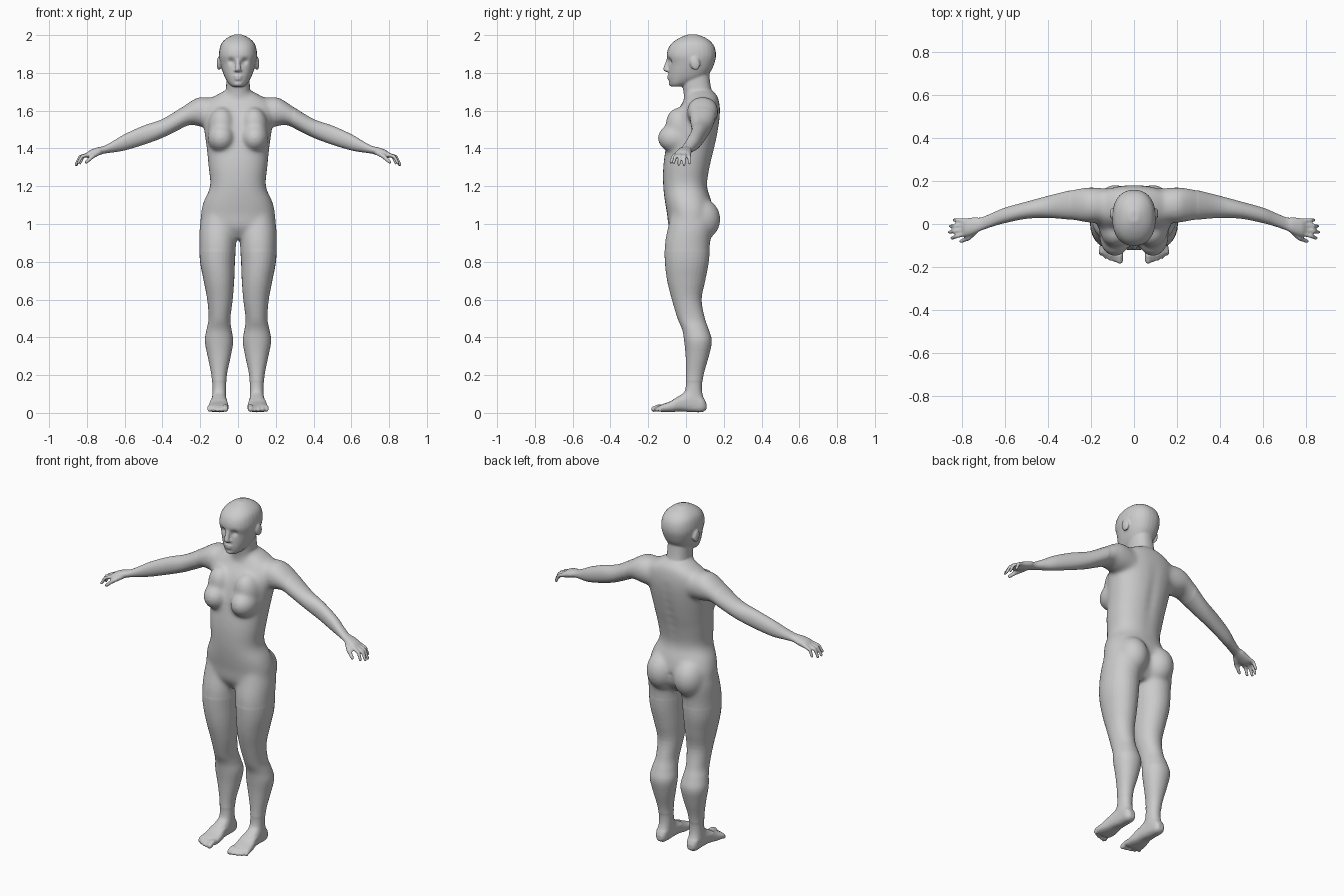
import bpy, bmesh, math
from mathutils import Vector, Matrix

bm = bmesh.new()
SIDES = 28


def skin(rings):
    """Bridge closed rings of points and cap both ends."""
    vs = [[bm.verts.new(p) for p in r] for r in rings]
    n = len(vs[0])
    for a, b in zip(vs, vs[1:]):
        for i in range(n):
            bm.faces.new((a[i], a[(i + 1) % n], b[(i + 1) % n], b[i]))
    bm.faces.new(vs[0])
    bm.faces.new(vs[-1])


def spline(st, sub=4):
    """Catmull-Rom interpolation of station tuples."""
    out = []
    for i in range(len(st) - 1):
        p0, p1, p2, p3 = st[max(i - 1, 0)], st[i], st[i + 1], st[min(i + 2, len(st) - 1)]
        for k in range(sub):
            t = k / sub
            out.append([0.5 * (2 * b + (c - a) * t + (2 * a - 5 * b + 4 * c - d) * t * t
                               + (3 * b - a - 3 * c + d) * t ** 3)
                        for a, b, c, d in zip(p0, p1, p2, p3)])
    return out + [list(st[-1])]


def loft(stations, place, power=2.3):
    """Stations are (t, a_min, a_max, b_min, b_max); place maps (t, a, b) to a point."""
    rings = []
    for t, a0, a1, b0, b1 in spline(stations):
        ring = []
        for i in range(SIDES):
            w = 2 * math.pi * i / SIDES
            c, s = math.cos(w), math.sin(w)
            a = math.copysign(abs(c) ** (2 / power), c)
            b = math.copysign(abs(s) ** (2 / power), s)
            ring.append(place(t, (a0 + a1 + a * (a1 - a0)) / 2, (b0 + b1 + b * (b1 - b0)) / 2))
        rings.append(ring)
    skin(rings)


def ball(c, r, rot=0):
    m = Matrix.Translation(c) @ Matrix.Rotation(rot, 4, 'X') @ Matrix.Diagonal((*r, 1))
    bmesh.ops.create_uvsphere(bm, u_segments=24, v_segments=16, radius=1, matrix=m)


def digit(points, r0, r1):
    """Tapered finger or toe with a rounded tip."""
    pts = [Vector(p) for p in points]
    rings = []
    for i, p in enumerate(pts):
        d = (pts[min(i + 1, len(pts) - 1)] - pts[max(i - 1, 0)]).normalized()
        u = d.cross(Vector((0.1, 0.2, 1))).normalized()
        v = d.cross(u)
        r = r0 + (r1 - r0) * i / (len(pts) - 1)
        rings.append([p + r * (math.cos(k * math.pi / 6) * u + math.sin(k * math.pi / 6) * v)
                      for k in range(12)])
    skin(rings)
    ball(pts[-1], (r1, r1, r1))


def upright(stations):
    loft([(z, -w, w, f, b) for z, w, f, b in stations], lambda t, a, b: (a, b, t))


# torso: height, half width, front y, back y
upright([(0.92, 0.07, -0.05, 0.09), (0.98, 0.185, -0.09, 0.13), (1.05, 0.197, -0.10, 0.145),
         (1.12, 0.182, -0.112, 0.135), (1.20, 0.148, -0.121, 0.112), (1.30, 0.156, -0.121, 0.127),
         (1.40, 0.166, -0.108, 0.152), (1.50, 0.180, -0.088, 0.172), (1.58, 0.190, -0.06, 0.181),
         (1.64, 0.180, -0.02, 0.177), (1.68, 0.12, 0.0, 0.165), (1.705, 0.07, 0.01, 0.14)])
# neck
upright([(1.60, 0.10, 0.0, 0.16), (1.66, 0.08, -0.01, 0.155), (1.70, 0.066, -0.014, 0.138),
         (1.75, 0.062, -0.02, 0.128), (1.83, 0.06, -0.02, 0.12)])
# head
upright([(1.728, 0.032, -0.076, -0.02), (1.745, 0.05, -0.086, 0.03), (1.775, 0.069, -0.092, 0.10),
         (1.81, 0.083, -0.092, 0.132), (1.85, 0.094, -0.092, 0.15), (1.89, 0.101, -0.102, 0.159),
         (1.93, 0.097, -0.094, 0.154), (1.96, 0.085, -0.072, 0.137), (1.985, 0.058, -0.035, 0.105),
         (2.003, 0.022, 0.01, 0.06)])
# nose and lips
digit([(0, -0.092, 1.875), (0, -0.100, 1.845), (0, -0.106, 1.82)], 0.010, 0.015)
ball((0, -0.088, 1.782), (0.025, 0.012, 0.007))
ball((0, -0.087, 1.768), (0.022, 0.012, 0.007))
ball((0, -0.075, 1.742), (0.025, 0.016, 0.015))

# chest and seat
for s in (-1, 1):
    ball((s * 0.088, -0.055, 1.455), (0.074, 0.096, 0.078))
    ball((s * 0.085, -0.02, 1.51), (0.075, 0.085, 0.11), 0.35)
    ball((s * 0.088, 0.08, 1.025), (0.09, 0.103, 0.112))

    # ears and nostril wings
    ball((s * 0.101, 0.048, 1.85), (0.012, 0.026, 0.036), 0.2)
    ball((s * 0.012, -0.095, 1.813), (0.009, 0.012, 0.008))

    # legs: height, inner x, outer x, front y, back y
    loft([(1.10, 0.04, 0.175, -0.07, 0.12), (1.0, 0.008, 0.201, -0.092, 0.14),
          (0.9, 0.01, 0.205, -0.112, 0.128), (0.8, 0.016, 0.201, -0.112, 0.121),
          (0.7, 0.02, 0.182, -0.10, 0.102), (0.6, 0.028, 0.163, -0.075, 0.083),
          (0.5, 0.04, 0.156, -0.045, 0.10), (0.44, 0.034, 0.167, -0.02, 0.121),
          (0.38, 0.025, 0.176, -0.01, 0.137), (0.3, 0.038, 0.161, -0.002, 0.121),
          (0.2, 0.059, 0.141, 0.0, 0.093), (0.12, 0.06, 0.137, -0.006, 0.086),
          (0.07, 0.062, 0.138, -0.015, 0.098), (0.02, 0.067, 0.133, -0.015, 0.098)],
         lambda t, a, b: (s * a, b, t), 2.1)
    # feet: y, inner x, outer x, sole z, top z
    loft([(0.108, 0.082, 0.118, 0.018, 0.05), (0.085, 0.068, 0.134, 0.004, 0.09),
          (0.03, 0.062, 0.138, 0.004, 0.12), (-0.03, 0.057, 0.146, 0.008, 0.096),
          (-0.08, 0.05, 0.156, 0.004, 0.063), (-0.125, 0.05, 0.162, 0.004, 0.046),
          (-0.142, 0.058, 0.155, 0.01, 0.036)], lambda t, a, b: (s * a, t, b), 2.6)
    # toes
    for i in range(5):
        x, y, r = 0.066 + 0.0215 * i, -0.170 + 0.002 * i * i, 0.0155 if i == 0 else 0.0105
        digit([(s * x, -0.11, 0.028), (s * x, (y - 0.12) / 2, 0.031), (s * x, y, 0.005 + r)], r, r)

    # arms and palms: x, front y, back y, low z, high z
    loft([(0.12, 0.01, 0.165, 1.51, 1.665), (0.20, 0.005, 0.171, 1.515, 1.673),
          (0.25, 0.012, 0.166, 1.525, 1.65), (0.30, 0.02, 0.156, 1.505, 1.616),
          (0.40, 0.028, 0.131, 1.456, 1.556), (0.50, 0.024, 0.104, 1.419, 1.521),
          (0.60, 0.004, 0.076, 1.389, 1.476), (0.66, -0.013, 0.051, 1.379, 1.44),
          (0.71, -0.031, 0.031, 1.372, 1.413), (0.74, -0.046, 0.031, 1.362, 1.407),
          (0.78, -0.058, 0.027, 1.35, 1.393), (0.80, -0.054, 0.022, 1.348, 1.378)],
         lambda t, a, b: (s * t, a, b), 2.1)
    # fingers
    for i, (x, y, z) in enumerate([(0.836, 0.018, 1.322), (0.855, -0.01, 1.313),
                                   (0.858, -0.038, 1.315), (0.846, -0.066, 1.323)]):
        b = 0.015 - 0.02 * i
        digit([(s * 0.785, b, 1.37), (s * (0.3 * 0.785 + 0.7 * x), 0.4 * b + 0.6 * y, 1.357),
               (s * x, y, z)], 0.0115, 0.0085)
    # thumb
    digit([(s * 0.735, -0.03, 1.38), (s * 0.77, -0.066, 1.358), (s * 0.803, -0.08, 1.328)],
          0.015, 0.0095)

bmesh.ops.recalc_face_normals(bm, faces=bm.faces)
mesh = bpy.data.meshes.new("body")
bm.to_mesh(mesh)
bm.free()
body = bpy.data.objects.new("body", mesh)
bpy.context.collection.objects.link(body)
bpy.context.view_layer.objects.active = body
body.select_set(True)

# fuse all parts into one skin
rem = body.modifiers.new("fuse", 'REMESH')
rem.mode = 'VOXEL'
rem.voxel_size = 0.006
sm = body.modifiers.new("soften", 'SMOOTH')
sm.factor, sm.iterations = 0.5, 4
for name in ("fuse", "soften"):
    bpy.ops.object.modifier_apply(modifier=name)

# blend shoulders, chest, hips and ankles
bm = bmesh.new()
bm.from_mesh(body.data)
soft = [v for v in bm.verts if (abs(v.co.x) < 0.3 and 0.86 < v.co.z < 1.71)
        or (0.07 < v.co.z < 0.17 and v.co.y > -0.06)]
for _ in range(30):
    bmesh.ops.smooth_vert(bm, verts=soft, factor=0.5,
                          use_axis_x=True, use_axis_y=True, use_axis_z=True)

# sculpt eye sockets, spine groove and seat cleft: centre, radius, push
brushes = [((s * 0.036, -0.088, 1.862), 0.017, 0.013) for s in (-1, 1)]
brushes += [((0, 0.15, 1.22 + 0.05 * i), 0.03, -0.005) for i in range(8)]
brushes += [((0, 0.16, 0.96 + 0.025 * i), 0.016, -0.012) for i in range(4)]
for c, r, push in brushes:
    c = Vector(c)
    for v in bm.verts:
        d = (v.co - c).length
        if d < 3 * r:
            v.co.y += push * math.exp(-(d / r) ** 2)
bm.to_mesh(body.data)
bm.free()
bpy.ops.object.shade_smooth()
